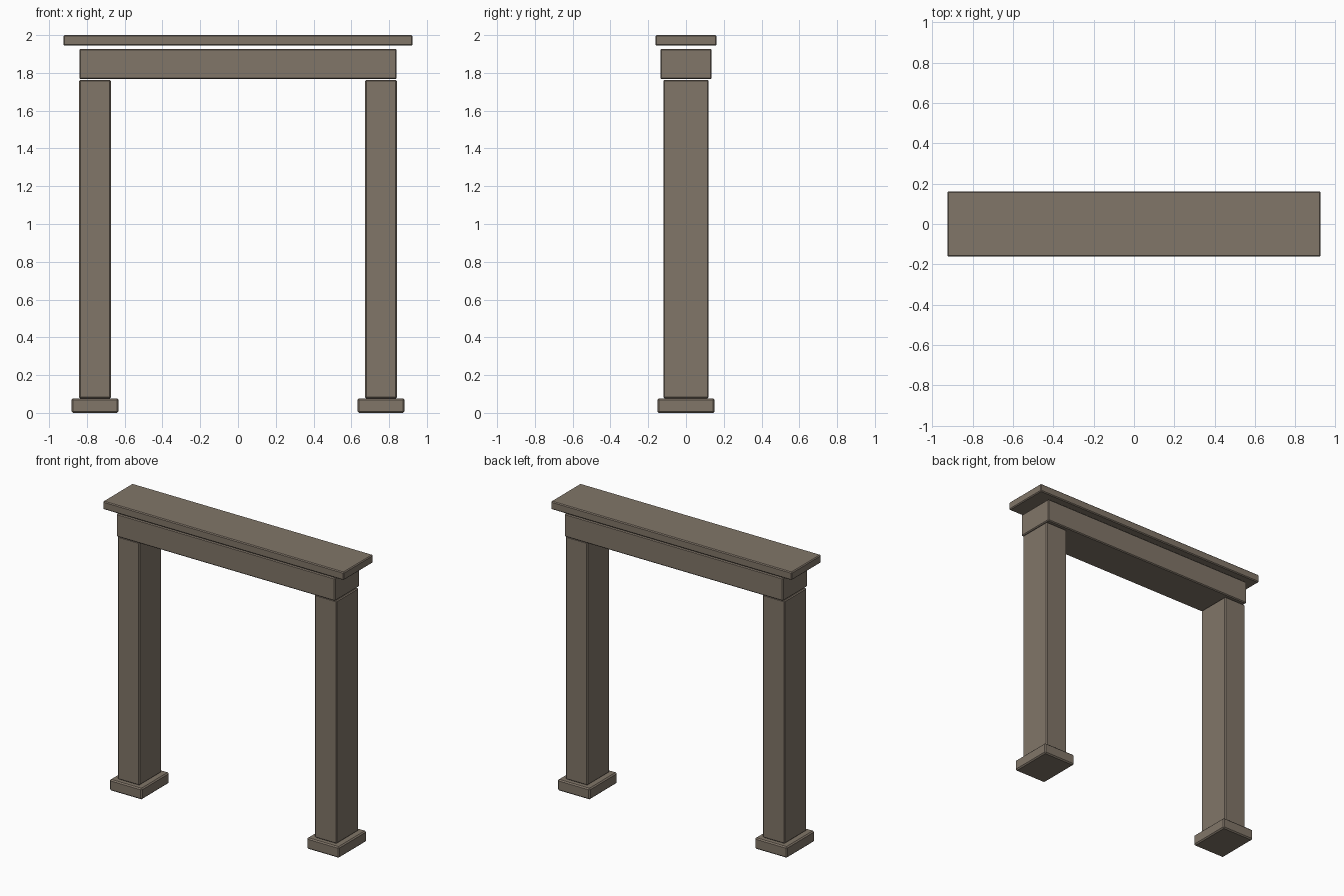
import bpy
import bmesh

if "Cube" in bpy.data.objects:
    bpy.data.objects.remove(bpy.data.objects["Cube"])

stone = bpy.data.materials.new("stone")
stone.diffuse_color = (0.22, 0.18, 0.14, 1)
stone.use_nodes = True
stone.node_tree.nodes["Principled BSDF"].inputs["Base Color"].default_value = stone.diffuse_color


def block(name, x, half_x, half_y, z0, z1, bevel):
    """Axis-aligned block with chamfered edges."""
    bm = bmesh.new()
    bmesh.ops.create_cube(bm, size=2)
    for v in bm.verts:
        v.co.x = x + v.co.x * half_x
        v.co.y *= half_y
        v.co.z = z0 if v.co.z < 0 else z1
    bmesh.ops.bevel(bm, geom=bm.edges[:], offset=bevel, segments=1,
                    profile=0.5, affect='EDGES')
    mesh = bpy.data.meshes.new(name)
    bm.to_mesh(mesh)
    bm.free()
    mesh.materials.append(stone)
    obj = bpy.data.objects.new(name, mesh)
    bpy.context.collection.objects.link(obj)
    return obj


# Plinths and posts on both sides
for side, s in (("left", -1), ("right", 1)):
    block(side + "_plinth", s * 0.757, 0.124, 0.152, 0.0, 0.077, 0.008)
    block(side + "_post", s * 0.757, 0.084, 0.12, 0.077, 1.763, 0.006)

# Lintel, with the cap slab held just above it
block("lintel", 0, 0.84, 0.136, 1.767, 1.927, 0.006)
block("cap_slab", 0, 0.925, 0.162, 1.944, 2.0, 0.006)
